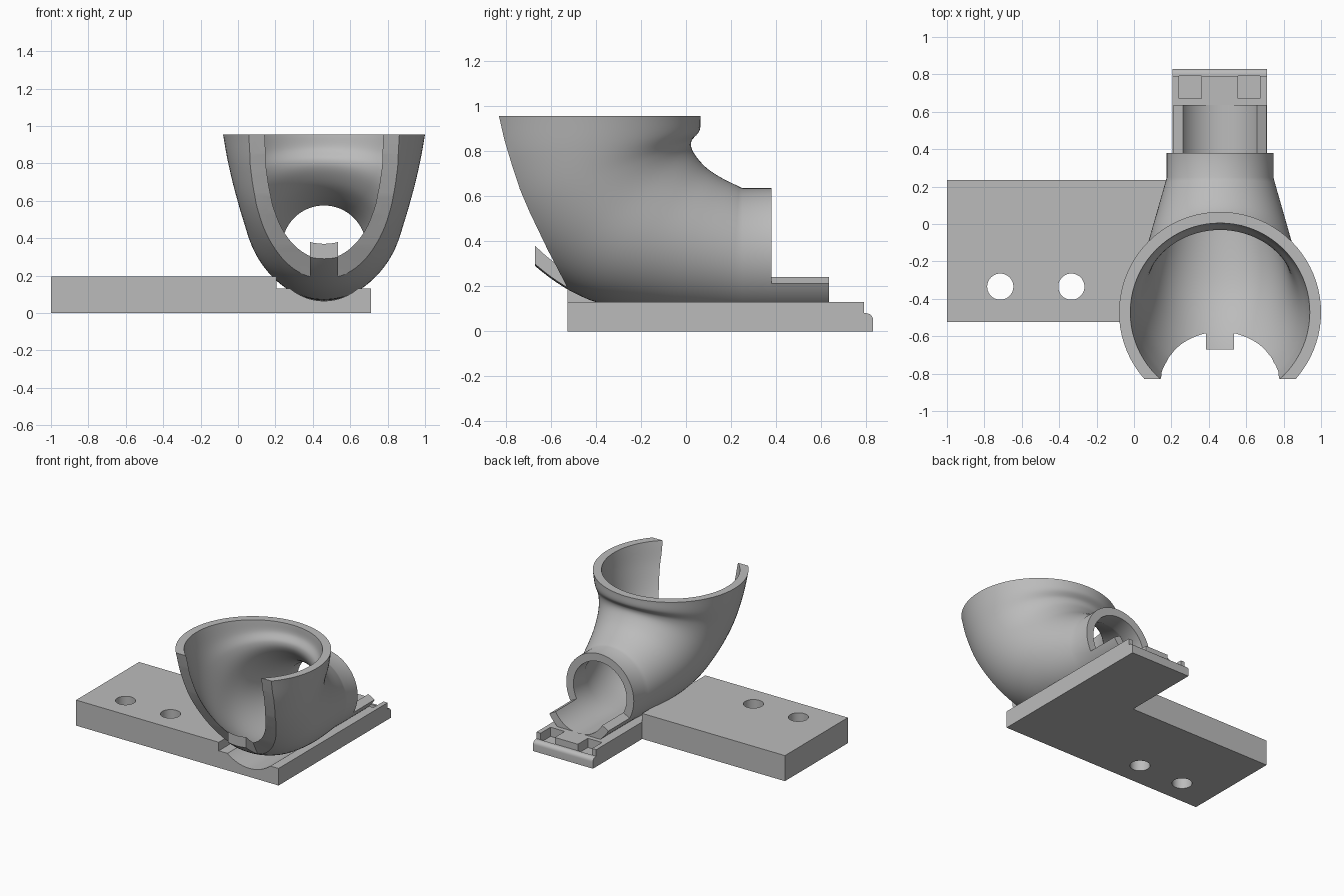
import bpy, bmesh, math
from mathutils import Vector

if "Cube" in bpy.data.objects:
    bpy.data.objects.remove(bpy.data.objects["Cube"])

CX, CZ = 0.46, 0.35          # tube axis
R_OUT, R_IN = 0.285, 0.225   # tube radii
WALL = R_OUT - R_IN

grey = bpy.data.materials.new("plain grey")
grey.diffuse_color = (0.5, 0.5, 0.5, 1)
grey.use_nodes = True
grey.node_tree.nodes["Principled BSDF"].inputs["Base Color"].default_value = grey.diffuse_color


def finish(name, bm):
    bmesh.ops.recalc_face_normals(bm, faces=bm.faces[:])
    me = bpy.data.meshes.new(name)
    bm.to_mesh(me)
    bm.free()
    me.materials.append(grey)
    ob = bpy.data.objects.new(name, me)
    bpy.context.collection.objects.link(ob)
    return ob


def prism(name, pts, axis, a, b):
    """Extrude a 2D outline along axis x (pts = y,z), y (pts = x,z) or z (pts = x,y)."""
    def place(p, t):
        return {"x": (t, p[0], p[1]), "y": (p[0], t, p[1]), "z": (p[0], p[1], t)}[axis]
    bm = bmesh.new()
    lo = [bm.verts.new(place(p, a)) for p in pts]
    hi = [bm.verts.new(place(p, b)) for p in pts]
    bm.faces.new(lo)
    bm.faces.new(hi)
    for i in range(len(pts)):
        j = (i + 1) % len(pts)
        bm.faces.new((lo[i], lo[j], hi[j], hi[i]))
    return finish(name, bm)


def box(name, x0, x1, y0, y1, z0, z1):
    return prism(name, [(x0, y0), (x1, y0), (x1, y1), (x0, y1)], "z", z0, z1)


def arc(cx, cy, r, a0, a1, n):
    return [(cx + r * math.cos(math.radians(a0 + (a1 - a0) * i / n)),
             cy + r * math.sin(math.radians(a0 + (a1 - a0) * i / n))) for i in range(n + 1)]


def cut(ob, cutters):
    for c in cutters:
        c.hide_render = True
        m = ob.modifiers.new("cut", "BOOLEAN")
        m.operation, m.solver, m.object = "DIFFERENCE", "EXACT", c
        bpy.context.view_layer.objects.active = ob
        bpy.ops.object.modifier_apply(modifier=m.name)
        bpy.data.objects.remove(c)


def smooth(ob, deg=30):
    bpy.ops.object.select_all(action="DESELECT")
    ob.select_set(True)
    bpy.context.view_layer.objects.active = ob
    bpy.ops.object.shade_smooth_by_angle(angle=math.radians(deg))


# Mounting slab with two screw holes
slab = box("mounting_slab", -1, 0.205, -0.525, 0.235, 0, 0.195)
cut(slab, [prism("hole", arc(x, -0.335, 0.07, 0, 351, 39), "z", -0.1, 0.4)
           for x in (-0.715, -0.335)])
smooth(slab)

# Base rail with rounded rear lip, trough under the bowl and two pockets
lip = [(-0.525, 0), (0.83, 0), (0.83, 0.05)] + arc(0.80, 0.05, 0.03, 15, 90, 5) + \
      [(0.79, 0.08), (0.79, 0.13), (-0.525, 0.13)]
rail = prism("base_rail", lip, "x", 0.205, 0.71)
cut(rail, [prism("trough", arc(CX, CZ, R_OUT, 0, 356.25, 95), "y", -0.7, 0.635)] +
    [box("pocket", x, x + 0.12, 0.67, 0.79, 0.06, 0.3) for x in (0.24, 0.555)])
smooth(rail)

# Open gutter behind the tube
gutter = prism("rear_gutter", arc(CX, CZ, R_OUT, 209, 331, 32) + arc(CX, CZ, R_IN, 331, 209, 32),
               "y", 0.375, 0.635)
smooth(gutter)

# Funnel sections: top point (y, z), bottom point (y, z), half width
SECTIONS = [
    (0.065, 0.955, -1.01, 0.955, 0.54),
    (0.06, 0.89, -0.96, 0.74, 0.515),
    (0.025, 0.845, -0.85, 0.50, 0.48),
    (0.03, 0.80, -0.67, 0.29, 0.44),
    (0.08, 0.735, -0.43, 0.14, 0.40),
    (0.15, 0.685, -0.12, 0.078, 0.35),
    (0.25, 0.635, 0.25, 0.065, R_OUT),
]


def spline(keys, steps):
    keys = [Vector(k) for k in keys]
    pad = [2 * keys[0] - keys[1]] + keys + [2 * keys[-1] - keys[-2]]
    out = []
    for i in range(1, len(pad) - 2):
        a, b, c, d = pad[i - 1:i + 3]
        for s in range(steps):
            t = s / steps
            out.append(0.5 * (2 * b + (c - a) * t + (2 * a - 5 * b + 4 * c - d) * t * t
                              + (3 * b - a - 3 * c + d) * t ** 3))
    return out + [keys[-1]]


def ring(bm, sec, inset, n=80):
    top, bot = Vector(sec[0:2]), Vector(sec[2:4])
    mid, half = (top + bot) / 2, (top - bot) / 2
    half = half * (1 - inset / half.length)
    verts = []
    for i in range(n):
        a = 2 * math.pi * i / n
        p = mid + half * math.cos(a)
        verts.append(bm.verts.new((CX + (sec[4] - inset) * math.sin(a), p.x, p.y)))
    return verts


# Elbow funnel: outer skin, inner skin and two flat rims
bm = bmesh.new()
secs = spline(SECTIONS, 7) + [Vector((0.38, 0.635, 0.38, 0.065, R_OUT))]
loops = [ring(bm, s, 0) for s in secs] + [ring(bm, s, WALL) for s in reversed(secs)]
for k in range(len(loops)):
    p, q = loops[k], loops[(k + 1) % len(loops)]
    for i in range(len(p)):
        j = (i + 1) % len(p)
        bm.faces.new((p[i], p[j], q[j], q[i]))
funnel = finish("funnel", bm)

# Front opening, leaving a small tab in the middle
edge = [(-0.84, 1.0), (-0.83, 0.955), (-0.806, 0.85), (-0.773, 0.74), (-0.737, 0.63),
        (-0.693, 0.527), (-0.613, 0.36), (-0.533, 0.207), (-0.52, 0.18), (-0.52, -0.1),
        (-1.5, -0.1), (-1.5, 1.0)]
cut(funnel, [prism("opening_left", edge, "x", -0.6, 0.385),
             prism("opening_right", edge, "x", 0.535, 1.6),
             box("opening_middle", 0.38, 0.54, -1.5, -0.67, -0.1, 1.2)])
smooth(funnel)
